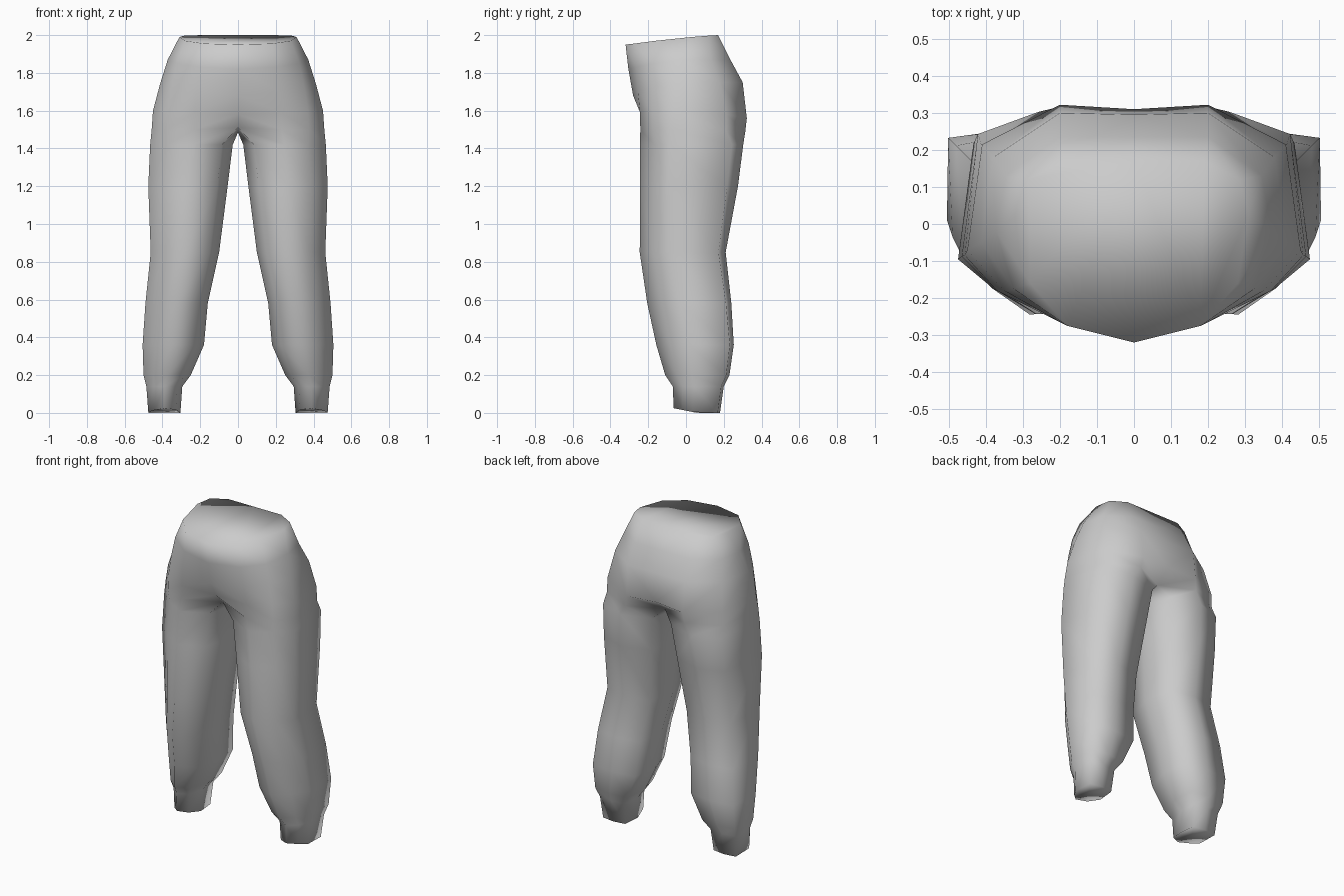
import bpy, bmesh
from mathutils import Vector

cube = bpy.data.objects.get("Cube")
if cube:
    bpy.data.objects.remove(cube, do_unlink=True)

# One plain fabric colour
fabric = bpy.data.materials.new("grey_fabric")
fabric.use_nodes = True
fabric.diffuse_color = (0.6, 0.6, 0.6, 1)
bsdf = fabric.node_tree.nodes["Principled BSDF"]
bsdf.inputs["Base Color"].default_value = (0.6, 0.6, 0.6, 1)
bsdf.inputs["Roughness"].default_value = 0.8

# Left half of the seat, as rings running front centre -> side -> back centre
SEAT = [
    # waist
    [(0, -.32, 1.95), (.18, -.275, 1.955), (.28, -.16, 1.97), (.31, .03, 1.99),
     (.285, .12, 1.997), (.19, .17, 2.0), (0, .17, 2.0)],
    # belly
    [(0, -.305, 1.82), (.2, -.265, 1.83), (.325, -.175, 1.85), (.372, -.02, 1.87),
     (.345, .13, 1.87), (.2, .235, 1.87), (0, .235, 1.87)],
    # upper hip
    [(0, -.28, 1.68), (.22, -.255, 1.70), (.35, -.18, 1.73), (.413, -.05, 1.74),
     (.38, .18, 1.75), (.2, .30, 1.75), (0, .295, 1.75)],
    # hip
    [(0, -.225, 1.58), (.23, -.243, 1.59), (.37, -.18, 1.60), (.45, -.07, 1.60),
     (.41, .215, 1.58), (.2, .322, 1.56), (0, .31, 1.57)],
    # crotch, with one extra point under the seam
    [(0, -.155, 1.51), (.23, -.242, 1.50), (.375, -.178, 1.50), (.457, -.085, 1.50),
     (.413, .215, 1.49), (.21, .314, 1.49), (0, .215, 1.49), (0, .02, 1.485)],
]

# Leg rings: height, inner x, outer x, front y, back y
LEG = [
    (1.42, .028, .465, -.243, .303),
    (1.20, .055, .475, -.243, .275),
    (0.85, .10, .462, -.245, .21),
    (0.58, .16, .49, -.205, .24),
    (0.36, .18, .505, -.157, .253),
    (0.20, .25, .50, -.11, .23),
    (0.14, .295, .485, -.07, .20),
    (0.00, .305, .475, -.065, .18),
]

# Eight ring directions, starting at the inner front corner, for thigh and calf
THIGH = [(-.74, -.74), (0, -1), (.57, -.72), (1, -.43),
         (.8, .78), (.05, 1), (-.82, .8), (-1, 0)]
CALF = [(-.72, -.74), (0, -1), (.58, -.63), (1, -.18),
        (.98, .9), (.05, 1), (-.88, .9), (-1, 0)]


def leg_ring(z, x_in, x_out, y_front, y_back):
    cx, cy = (x_in + x_out) / 2, (y_front + y_back) / 2
    rx, ry = (x_out - x_in) / 2, (y_back - y_front) / 2
    blend = min(1, max(0, (1.2 - z) / .8))       # thigh shape turns into calf shape
    points = []
    for thigh, calf in zip(THIGH, CALF):
        d = Vector(thigh).lerp(Vector(calf), blend)
        lift = max(0, -d.y) * .025 if z < .1 else 0      # hem rises at the front
        points.append((cx + d.x * rx, cy + d.y * ry, z + lift))
    return points


def bridge(bm, upper, lower, closed):
    n = len(upper)
    for i in range(n if closed else n - 1):
        j = (i + 1) % n
        bm.faces.new((upper[i], lower[i], lower[j], upper[j]))


bm = bmesh.new()
rings = [[bm.verts.new(p) for p in ring] for ring in SEAT]
rings += [[bm.verts.new(p) for p in leg_ring(*row)] for row in LEG]

# Skin seat and leg
for k in range(len(rings) - 1):
    bridge(bm, rings[k], rings[k + 1], k >= len(SEAT) - 1)

# Close waist and hem
bm.faces.new(rings[0])
bm.faces.new(list(reversed(rings[-1])))
for f in bm.faces:
    f.smooth = True

bmesh.ops.recalc_face_normals(bm, faces=bm.faces[:])
mesh = bpy.data.meshes.new("trousers")
bm.to_mesh(mesh)
bm.free()
mesh.materials.append(fabric)

trousers = bpy.data.objects.new("trousers", mesh)
bpy.context.collection.objects.link(trousers)

# Mirror the left half to make the right half
mirror = trousers.modifiers.new("right_half", 'MIRROR')
mirror.use_axis = (True, False, False)
mirror.use_clip = True
mirror.merge_threshold = .001
